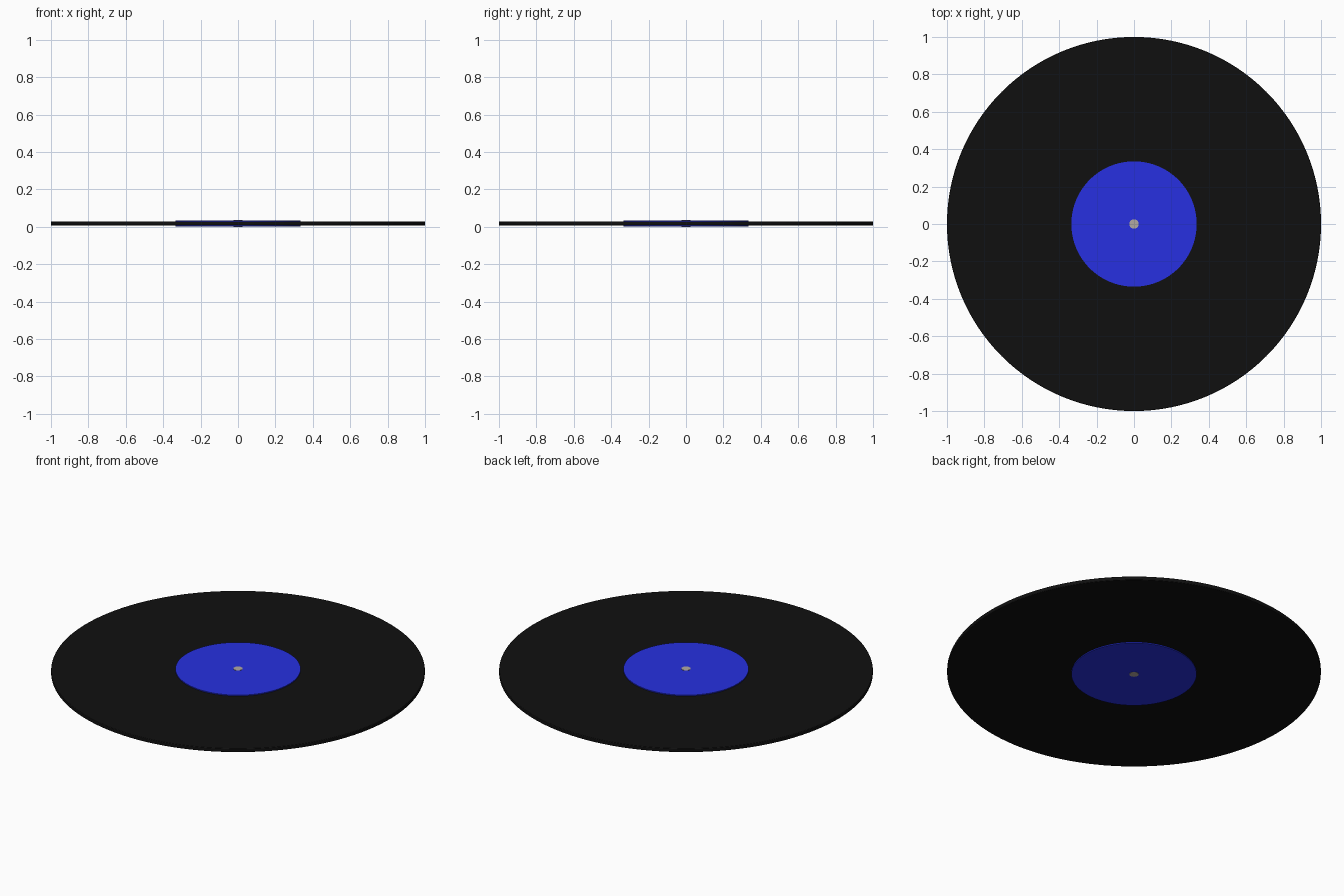
import bpy, math

if "Cube" in bpy.data.objects:
    bpy.data.objects.remove(bpy.data.objects["Cube"])

MID = 0.018


def material(name, color):
    m = bpy.data.materials.new(name)
    m.diffuse_color = (*color, 1)
    m.use_nodes = True
    m.node_tree.nodes["Principled BSDF"].inputs["Base Color"].default_value = m.diffuse_color
    return m


def disc(name, radius, z0, z1, mat, sides=128, bevel=0.0):
    bpy.ops.mesh.primitive_cylinder_add(vertices=sides, radius=radius, depth=z1 - z0,
                                        location=(0, 0, (z0 + z1) / 2))
    ob = bpy.context.object
    ob.name = name
    ob.data.materials.append(mat)
    bpy.ops.object.shade_smooth_by_angle(angle=math.radians(30))
    if bevel:
        mod = ob.modifiers.new("rim_bevel", 'BEVEL')
        mod.width = bevel
        mod.segments = 2
    return ob


vinyl = material("black_vinyl", (0.005, 0.005, 0.005))
paper = material("blue_paper", (0.02, 0.03, 0.75))
metal = material("pale_centre", (0.45, 0.40, 0.36))

# Record body with a softened rim
disc("record", 1.0, MID - 0.011, MID + 0.011, vinyl, bevel=0.003)

# Paper labels on both faces
disc("top_label", 0.335, MID + 0.011, MID + 0.0165, paper)
disc("bottom_label", 0.335, MID - 0.0165, MID - 0.011, paper)

# Centre spindle plug
disc("centre_plug", 0.025, 0.0, 2 * MID, metal, sides=32)
